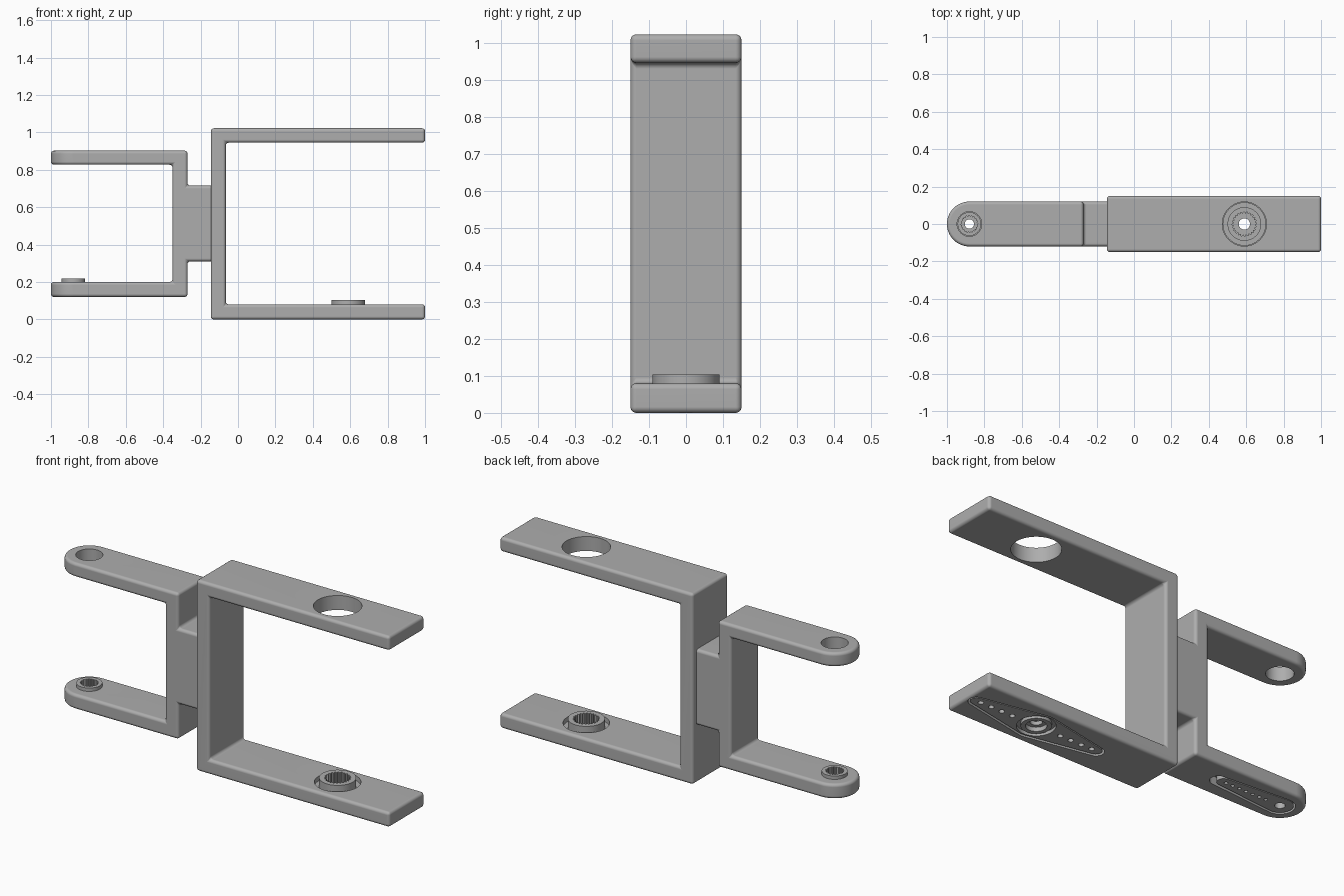
import bpy, bmesh
from math import sin, cos, pi, radians
from mathutils import Vector
from mathutils.geometry import convex_hull_2d

if "Cube" in bpy.data.objects:
    bpy.data.objects.remove(bpy.data.objects["Cube"], do_unlink=True)

grey = bpy.data.materials.new("satin grey")
grey.use_nodes = True
grey.diffuse_color = (0.42, 0.42, 0.42, 1)
grey.node_tree.nodes["Principled BSDF"].inputs["Base Color"].default_value = grey.diffuse_color


def prism(name, outline, low, high, axis="z"):
    """Extrude a 2D outline along z, or an x-z outline along y."""
    bm = bmesh.new()
    place = (lambda a, b: (a, b, low)) if axis == "z" else (lambda a, b: (a, low, b))
    face = bm.faces.new([bm.verts.new(place(a, b)) for a, b in outline])
    grown = bmesh.ops.extrude_face_region(bm, geom=[face])["geom"]
    step = Vector((0, 0, high - low)) if axis == "z" else Vector((0, high - low, 0))
    bmesh.ops.translate(bm, vec=step, verts=[v for v in grown if isinstance(v, bmesh.types.BMVert)])
    bmesh.ops.recalc_face_normals(bm, faces=bm.faces)
    mesh = bpy.data.meshes.new(name)
    bm.to_mesh(mesh)
    bm.free()
    mesh.materials.append(grey)
    obj = bpy.data.objects.new(name, mesh)
    bpy.context.collection.objects.link(obj)
    return obj


def circle(x, r, n=48):
    return [(x + r * cos(2 * pi * i / n), r * sin(2 * pi * i / n)) for i in range(n)]


def spline(x, r, teeth, depth):
    """Toothed socket outline."""
    n = teeth * 4
    return [(x + (r - depth * (i % 4 > 1)) * cos(2 * pi * i / n),
             (r - depth * (i % 4 > 1)) * sin(2 * pi * i / n)) for i in range(n)]


def hull(*discs):
    """Outline wrapped around several (x, radius) discs."""
    points = [p for x, r in discs for p in circle(x, r)]
    return [points[i] for i in convex_hull_2d([Vector(p) for p in points])]


def bake(obj):
    bpy.context.view_layer.update()
    old = obj.data
    obj.data = bpy.data.meshes.new_from_object(obj.evaluated_get(bpy.context.evaluated_depsgraph_get()))
    obj.modifiers.clear()
    bpy.data.meshes.remove(old)


def combine(obj, other, operation="DIFFERENCE"):
    mod = obj.modifiers.new("boolean", "BOOLEAN")
    mod.operation, mod.solver, mod.object = operation, "EXACT", other
    bake(obj)
    bpy.data.objects.remove(other, do_unlink=True)


def cut(obj, outline, low, high):
    combine(obj, prism("cutter", outline, low, high))


def round_edges(obj, width):
    mod = obj.modifiers.new("bevel", "BEVEL")
    mod.width, mod.segments = width, 4
    mod.limit_method, mod.angle_limit = "ANGLE", radians(40)
    mod.use_clamp_overlap = False
    bake(obj)


BIG, SMALL = 0.59, -0.88   # pivot positions along x

# Large U bracket
large_bracket = prism("large_bracket", [
    (1, 0), (1, 0.08), (-0.065, 0.08), (-0.065, 0.945), (1, 0.945),
    (1, 1.022), (-0.145, 1.022), (-0.145, 0)], -0.15, 0.15, "y")
round_edges(large_bracket, 0.016)
cut(large_bracket, circle(BIG, 0.118, 64), 0.9, 1.1)
cut(large_bracket, circle(BIG, 0.113, 64), 0.055, 0.2)
cut(large_bracket, circle(BIG, 0.08), -0.1, 0.2)
cut(large_bracket, hull((BIG - 0.36, 0.04), (BIG, 0.11), (BIG + 0.36, 0.04)), -0.1, 0.045)

# Small U bracket with its connecting block, rounded in plan
small_bracket = prism("small_bracket", [
    (-1.1, 0.12), (-0.27, 0.12), (-0.27, 0.31), (-0.11, 0.31), (-0.11, 0.715),
    (-0.27, 0.715), (-0.27, 0.902), (-1.1, 0.902), (-1.1, 0.827),
    (-0.35, 0.827), (-0.35, 0.2), (-1.1, 0.2)], -0.2, 0.2, "y")
arc = [(SMALL - 0.12 * sin(pi * i / 24), 0.12 * cos(pi * i / 24)) for i in range(25)]
combine(small_bracket, prism("plan", arc + [(0, -0.12), (0, 0.12)], 0, 1), "INTERSECT")
round_edges(small_bracket, 0.016)
cut(small_bracket, circle(SMALL, 0.066), 0.7, 1)
cut(small_bracket, circle(SMALL, 0.055), 0, 0.3)
cut(small_bracket, hull((SMALL, 0.072), (SMALL + 0.37, 0.042)), 0, 0.165)

# Double-ended horn set in the large bracket
large_horn = prism("large_horn", hull((BIG - 0.36, 0.03), (BIG, 0.1), (BIG + 0.36, 0.03)), 0.003, 0.05)
combine(large_horn, prism("hub", circle(BIG, 0.09, 64), 0.03, 0.103), "UNION")
cut(large_horn, spline(BIG, 0.065, 24, 0.008), 0.045, 0.2)
cut(large_horn, circle(BIG, 0.05), -0.1, 0.025)
groove = prism("groove", circle(BIG, 0.092, 64), -0.1, 0.02)
cut(groove, circle(BIG, 0.072, 64), -0.2, 0.1)
combine(large_horn, groove)
cut(large_horn, circle(BIG, 0.03, 32), -0.1, 0.2)
for side in (-1, 1):
    for k in range(4):
        cut(large_horn, circle(BIG + side * (0.145 + 0.063 * k), 0.014, 16), -0.1, 0.04)

# Single-ended horn set in the small bracket
small_horn = prism("small_horn", hull((SMALL, 0.064), (SMALL + 0.34, 0.032)), 0.123, 0.17)
combine(small_horn, prism("hub", circle(SMALL, 0.063), 0.15, 0.218), "UNION")
cut(small_horn, spline(SMALL, 0.045, 20, 0.005), 0.155, 0.3)
cut(small_horn, circle(SMALL, 0.025, 32), 0, 0.3)
for k in range(7):
    cut(small_horn, circle(SMALL + 0.085 + 0.04 * k, 0.009, 16), 0, 0.16)

# Smooth rounded edges while the flat faces stay flat
for part in (large_bracket, small_bracket, large_horn, small_horn):
    bpy.ops.object.select_all(action="DESELECT")
    part.select_set(True)
    bpy.context.view_layer.objects.active = part
    bpy.ops.object.shade_smooth_by_angle(angle=radians(35))
    weighted = part.modifiers.new("flat face normals", "WEIGHTED_NORMAL")
    weighted.keep_sharp = True
